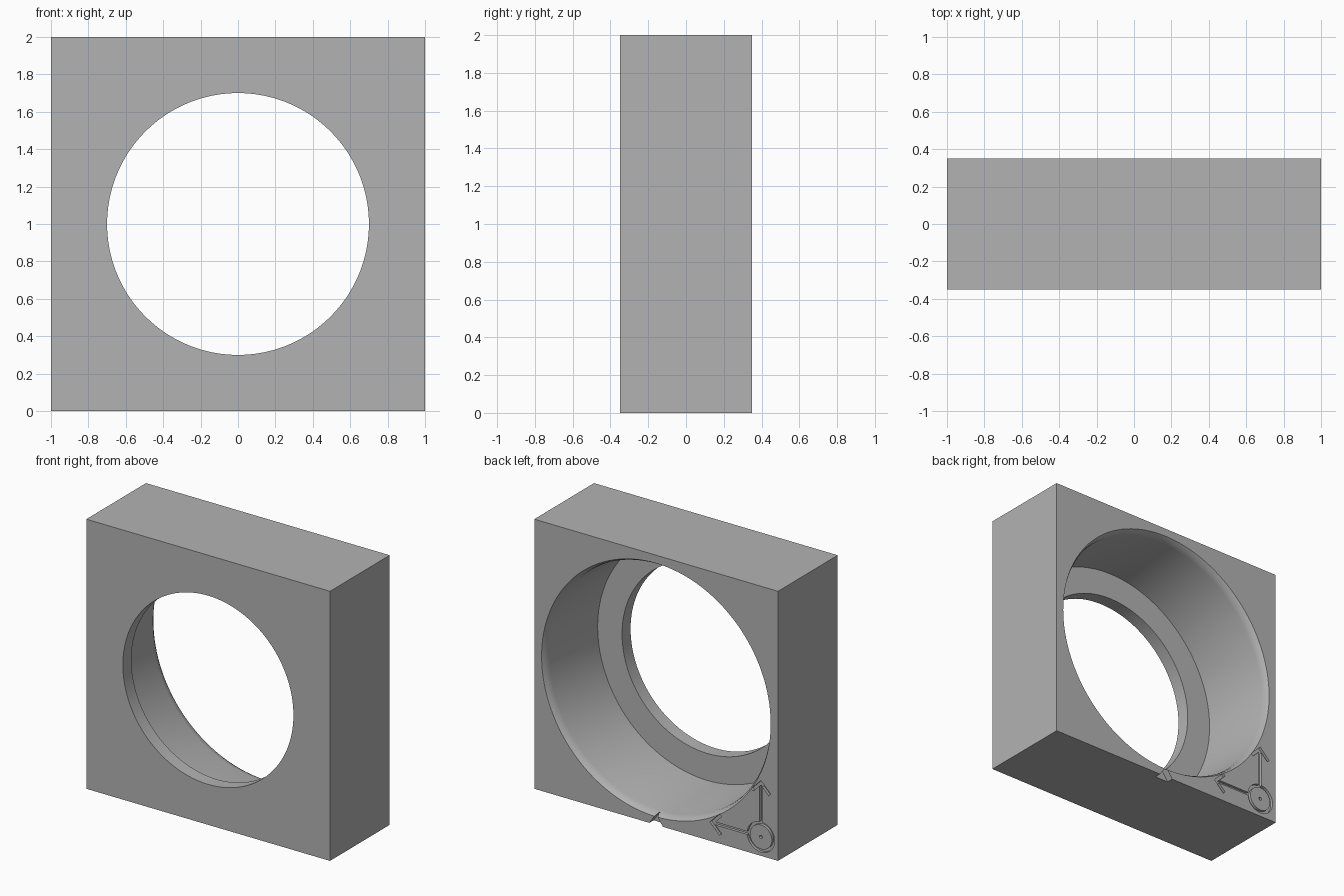
import bpy, bmesh, math
from mathutils import Matrix, Vector

if "Cube" in bpy.data.objects:
    bpy.data.objects.remove(bpy.data.objects["Cube"], do_unlink=True)

HALF = 0.35      # half depth of the block
BORE_Z = 1.0     # height of the bore axis
ENGRAVE = 0.02   # depth of the engraved marks

grey = bpy.data.materials.new("plain grey")
grey.use_nodes = True
grey.diffuse_color = (0.45, 0.45, 0.45, 1)
grey.node_tree.nodes["Principled BSDF"].inputs["Base Color"].default_value = grey.diffuse_color


def finish(name, bm):
    bmesh.ops.recalc_face_normals(bm, faces=bm.faces)
    mesh = bpy.data.meshes.new(name)
    bm.to_mesh(mesh)
    bm.free()
    mesh.materials.append(grey)
    ob = bpy.data.objects.new(name, mesh)
    bpy.context.collection.objects.link(ob)
    return ob


def box(name, size, matrix):
    bm = bmesh.new()
    bmesh.ops.create_cube(bm, size=1, matrix=matrix @ Matrix.Diagonal((*size, 1)))
    return finish(name, bm)


def lathe(name, profile, x, z, steps):
    """Solid of revolution around the y direction, from closed (radius, y) points."""
    bm = bmesh.new()
    verts = [bm.verts.new((x + r, y, z)) for r, y in profile]
    edges = [bm.edges.new((a, b)) for a, b in zip(verts, verts[1:] + verts[:1])
             if not (abs(a.co.x - x) < 1e-6 and abs(b.co.x - x) < 1e-6)]
    bmesh.ops.spin(bm, geom=verts + edges, cent=(x, 0, z), axis=(0, 1, 0),
                   angle=math.tau, steps=steps)
    bmesh.ops.remove_doubles(bm, verts=bm.verts, dist=1e-5)
    return finish(name, bm)


def cut(target, cutter):
    cutter.hide_render = True
    mod = target.modifiers.new("cut", 'BOOLEAN')
    mod.operation = 'DIFFERENCE'
    mod.solver = 'EXACT'
    mod.object = cutter
    bpy.context.view_layer.objects.active = target
    bpy.ops.object.modifier_apply(modifier=mod.name)
    bpy.data.objects.remove(cutter, do_unlink=True)


# Square block
block = box("bored_block", (2, 2 * HALF, 2), Matrix.Translation((0, 0, 1)))

# Stepped bore: narrow front opening, wide rear pocket with a flared rim
cut(block, lathe("bore_cutter", [
    (0, -0.45), (0.7, -0.45), (0.7, -0.25), (0.9, -0.25), (0.918, 0.29),
    (0.925, 0.325), (0.94, HALF), (0.94, 0.45), (0, 0.45)], 0, BORE_Z, 128))

# Triangular notch in the lower rear edge
bm = bmesh.new()
tri = bm.faces.new([bm.verts.new((x, HALF - 0.05, z))
                    for x, z in ((-0.069, -0.02), (0.069, -0.02), (0, 0.08))])
ext = bmesh.ops.extrude_face_region(bm, geom=[tri])
bmesh.ops.translate(bm, vec=(0, 0.1, 0),
                    verts=[v for v in ext["geom"] if isinstance(v, bmesh.types.BMVert)])
cut(block, finish("notch_cutter", bm))

# Engraved axis mark in the rear corner: ring, centre dot and two arrows
MX, MZ = -0.86, 0.14
low, high = HALF - ENGRAVE, HALF + 0.05
cut(block, lathe("ring_cutter", [(0.09, low), (0.112, low), (0.112, high), (0.09, high)],
                 MX, MZ, 48))
cut(block, lathe("dot_cutter", [(0, low), (0.012, low), (0.012, high), (0, high)], MX, MZ, 16))


def bar(start, end, width=0.022):
    """Engrave a straight stroke between two (x, z) points."""
    a, b = Vector((start[0], 0, start[1])), Vector((end[0], 0, end[1]))
    mid, d = (a + b) / 2, b - a
    mid.y = (low + high) / 2
    turn = Matrix.Rotation(-math.atan2(d.z, d.x), 4, 'Y')
    cut(block, box("stroke_cutter", (d.length, high - low, width),
                   Matrix.Translation(mid) @ turn))


for dx, dz in ((1, 0), (0, 1)):
    def at(along, side):
        return (MX + dx * along + dz * side, MZ + dz * along + dx * side)
    bar(at(0.105, 0), at(0.395, 0))
    for s in (-1, 1):
        bar(at(0.41, -0.008 * s), at(0.33, 0.072 * s))

# Smooth bore walls, crisp edges
bpy.ops.object.select_all(action='DESELECT')
block.select_set(True)
bpy.context.view_layer.objects.active = block
bpy.ops.object.shade_smooth_by_angle(angle=math.radians(30))
